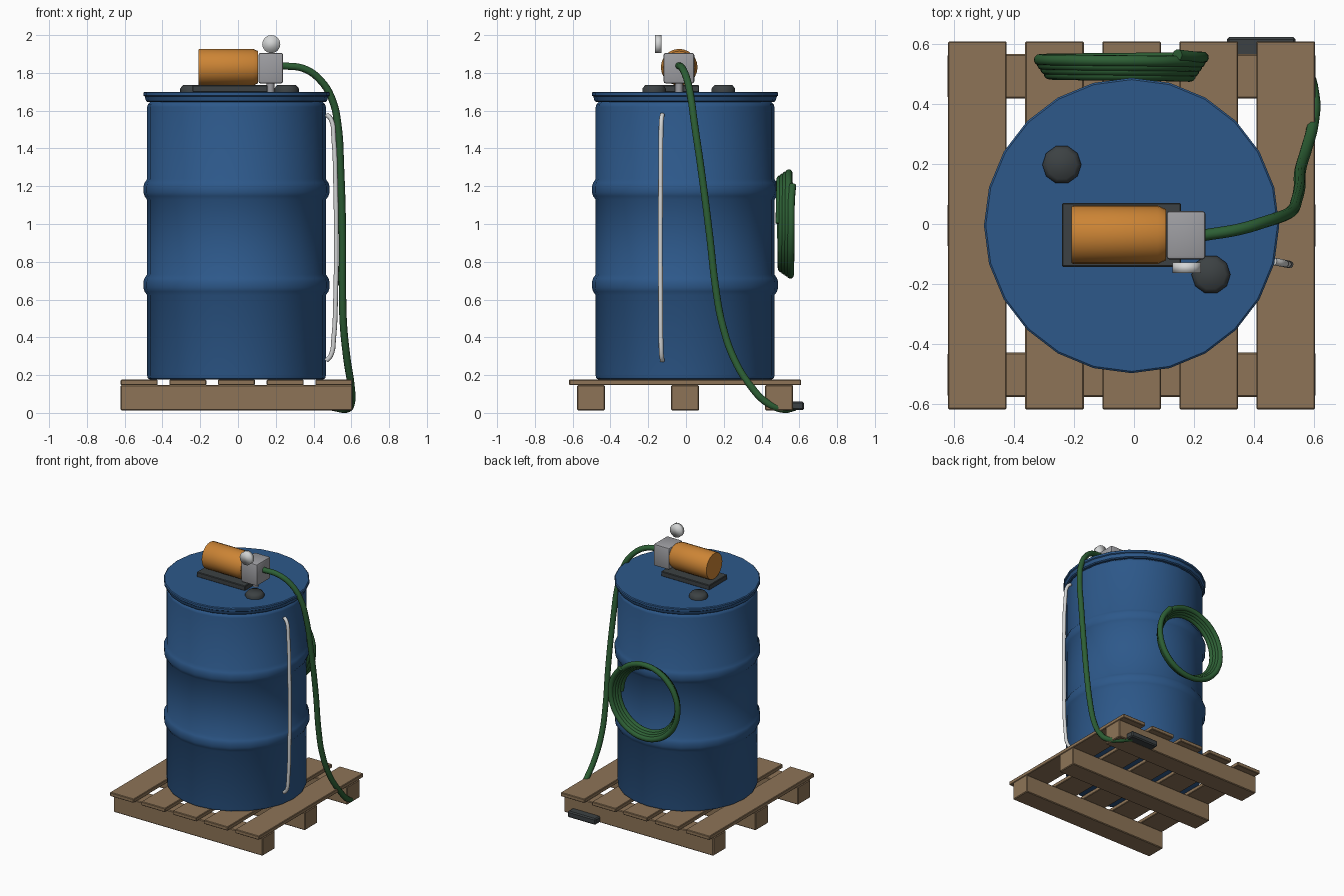
import bpy, bmesh, math
from mathutils import Matrix, Vector

if "Cube" in bpy.data.objects:
    bpy.data.objects.remove(bpy.data.objects["Cube"])


def material(name, rgb):
    m = bpy.data.materials.new(name)
    m.diffuse_color = (*rgb, 1)
    m.use_nodes = True
    m.node_tree.nodes["Principled BSDF"].inputs["Base Color"].default_value = m.diffuse_color
    return m


BLUE = material("drum blue", (0.026, 0.098, 0.255))
WOOD = material("pallet wood", (0.27, 0.175, 0.095))
ORANGE = material("motor orange", (0.60, 0.23, 0.035))
GREY = material("pump grey", (0.34, 0.34, 0.36))
DARK = material("dark rubber", (0.045, 0.053, 0.056))
GREEN = material("hose green", (0.026, 0.115, 0.035))
WHITE = material("tube white", (0.65, 0.66, 0.66))


def finish(obj, mat, angle=35):
    obj.data.materials.append(mat)
    bpy.ops.object.select_all(action='DESELECT')
    bpy.context.view_layer.objects.active = obj
    obj.select_set(True)
    bpy.ops.object.shade_smooth_by_angle(angle=math.radians(angle))
    return obj


def from_bmesh(name, bm, mat, angle=35):
    bmesh.ops.recalc_face_normals(bm, faces=bm.faces)
    me = bpy.data.meshes.new(name)
    bm.to_mesh(me)
    bm.free()
    obj = bpy.data.objects.new(name, me)
    bpy.context.collection.objects.link(obj)
    return finish(obj, mat, angle)


def box(name, x, y, z, mat, bevel=0.005, segments=1):
    bm = bmesh.new()
    bmesh.ops.create_cube(bm, size=1)
    for v in bm.verts:
        v.co = [(a + b) / 2 + c * (b - a) for c, (a, b) in zip(v.co, (x, y, z))]
    bmesh.ops.bevel(bm, geom=bm.edges[:], offset=bevel, segments=segments,
                    profile=0.5, affect='EDGES')
    return from_bmesh(name, bm, mat)


def lathe(name, profile, centre, mat, sides=24, axis='Z', angle=35):
    """Closed solid from (radius, height) rings turned round an axis."""
    turn = {'Z': Matrix(), 'X': Matrix.Rotation(math.pi / 2, 4, 'Y'),
            'Y': Matrix.Rotation(math.pi / 2, 4, 'X')}[axis]
    bm = bmesh.new()
    rings = []
    for r, h in profile:
        ring = []
        for i in range(sides):
            a = 2 * math.pi * i / sides
            p = turn @ Vector((r * math.cos(a), r * math.sin(a), h))
            ring.append(bm.verts.new(p + Vector(centre)))
        rings.append(ring)
    for lo, hi in zip(rings, rings[1:]):
        for i in range(sides):
            j = (i + 1) % sides
            bm.faces.new((lo[i], lo[j], hi[j], hi[i]))
    bm.faces.new(rings[0][::-1])
    bm.faces.new(rings[-1])
    return from_bmesh(name, bm, mat, angle)


def tube(name, points, radius, mat, steps=5):
    cu = bpy.data.curves.new(name, 'CURVE')
    cu.dimensions = '3D'
    cu.bevel_depth = radius
    cu.bevel_resolution = 3
    cu.resolution_u = steps
    cu.use_fill_caps = True
    sp = cu.splines.new('BEZIER')
    sp.bezier_points.add(len(points) - 1)
    for bp, p in zip(sp.bezier_points, points):
        bp.co = p
        bp.handle_left_type = bp.handle_right_type = 'AUTO'
    obj = bpy.data.objects.new(name, cu)
    bpy.context.collection.objects.link(obj)
    bpy.ops.object.select_all(action='DESELECT')
    bpy.context.view_layer.objects.active = obj
    obj.select_set(True)
    bpy.ops.object.convert(target='MESH')
    return finish(bpy.context.object, mat, 50)


CX, CY = -0.008, -0.005

# Pallet: three stringers under five deck boards
for i in (-1, 0, 1):
    y = CY + i * 0.498
    box(f"pallet_stringer_{i + 2}", (-0.622, 0.606), (y - 0.074, y + 0.074),
        (0.013, 0.147), WOOD)
for i in range(5):
    x = CX + (i - 2) * 0.2575
    box(f"pallet_board_{i + 1}", (x - 0.098, x + 0.098), (-0.619, 0.61),
        (0.147, 0.176), WOOD, 0.004)

# Drum with two rolled ribs
R = 0.473
drum = [(R - 0.016, 0.176), (R - 0.004, 0.182), (R, 0.196)]
for zc in (0.678, 1.183):
    drum += [(R, zc - 0.055), (R + 0.014, zc - 0.035), (R + 0.02, zc - 0.015),
             (R + 0.02, zc + 0.015), (R + 0.014, zc + 0.035), (R, zc + 0.055)]
drum += [(R, 1.62), (R - 0.004, 1.634), (R - 0.016, 1.645), (R - 0.016, 1.652)]
lathe("drum_body", drum, (CX, CY, 0), BLUE)
lathe("drum_lid", [(R - 0.002, 1.646), (R + 0.006, 1.652), (R + 0.013, 1.675),
                   (R + 0.02, 1.68), (R + 0.02, 1.695), (R + 0.014, 1.70)],
      (CX, CY, 0), BLUE)

# Bungs
for n, (x, y) in enumerate([(-0.241, 0.198), (0.257, -0.169)]):
    lathe(f"bung_{n + 1}", [(0.065, 1.695), (0.065, 1.718), (0.05, 1.735)],
          (x, y, 0), DARK, 10, angle=50)

# Motor, base plate and pump
box("motor_plate", (-0.241, 0.157), (-0.143, 0.07), (1.698, 1.735), DARK, 0.004)
lathe("motor", [(0.094, -0.208), (0.097, -0.203), (0.097, 0.08), (0.085, 0.107)],
      (0, -0.036, 1.83), ORANGE, 24, 'X')
box("pump_head", (0.108, 0.239), (-0.119, 0.044), (1.744, 1.906), GREY, 0.012, 2)
lathe("pump_inlet", [(0.02, 1.69), (0.02, 1.75)], (0.172, -0.037, 0), GREY, 12)

# Round pressure gauge
lathe("gauge", [(0.048, -0.017), (0.048, 0.017)], (0.176, -0.146, 1.952), WHITE,
      16, 'Y', 180)

# Sight tube down the right side
profile = [(0.468, 1.58), (0.492, 1.555), (0.507, 1.45), (0.517, 1.2), (0.52, 0.92),
           (0.517, 0.62), (0.507, 0.4), (0.492, 0.305), (0.468, 0.276)]
tube("sight_tube", [(x, -0.125 - (x - 0.468) * 0.2, z) for x, z in profile], 0.0125, WHITE)

# Discharge hose hanging to the ground
tube("discharge_hose", [
    (0.23, -0.038, 1.838), (0.35, -0.018, 1.822), (0.44, 0.008, 1.757),
    (0.50, 0.028, 1.655), (0.528, 0.045, 1.53), (0.543, 0.08, 1.29),
    (0.553, 0.125, 0.94), (0.553, 0.158, 0.655), (0.558, 0.192, 0.47),
    (0.577, 0.255, 0.285), (0.598, 0.34, 0.145), (0.60, 0.43, 0.052),
    (0.575, 0.51, 0.02), (0.50, 0.575, 0.03)], 0.0195, GREEN)
box("hose_nozzle", (0.31, 0.54), (0.55, 0.624), (0.014, 0.06), DARK, 0.008)

# Spare hose coiled behind the drum
coil = []
N, TURNS = 66, 4.13
for i in range(N + 1):
    t = i / N
    a = t * TURNS * 2 * math.pi
    r = 0.232 + 0.045 * t
    coil.append((-0.045 + r * math.cos(a), 0.494 + 0.064 * t, 1.003 + r * math.sin(a)))
coil[-1] = (coil[-1][0], coil[-1][1] + 0.006, coil[-1][2])
tube("hose_coil", coil, 0.0195, GREEN, 3)
